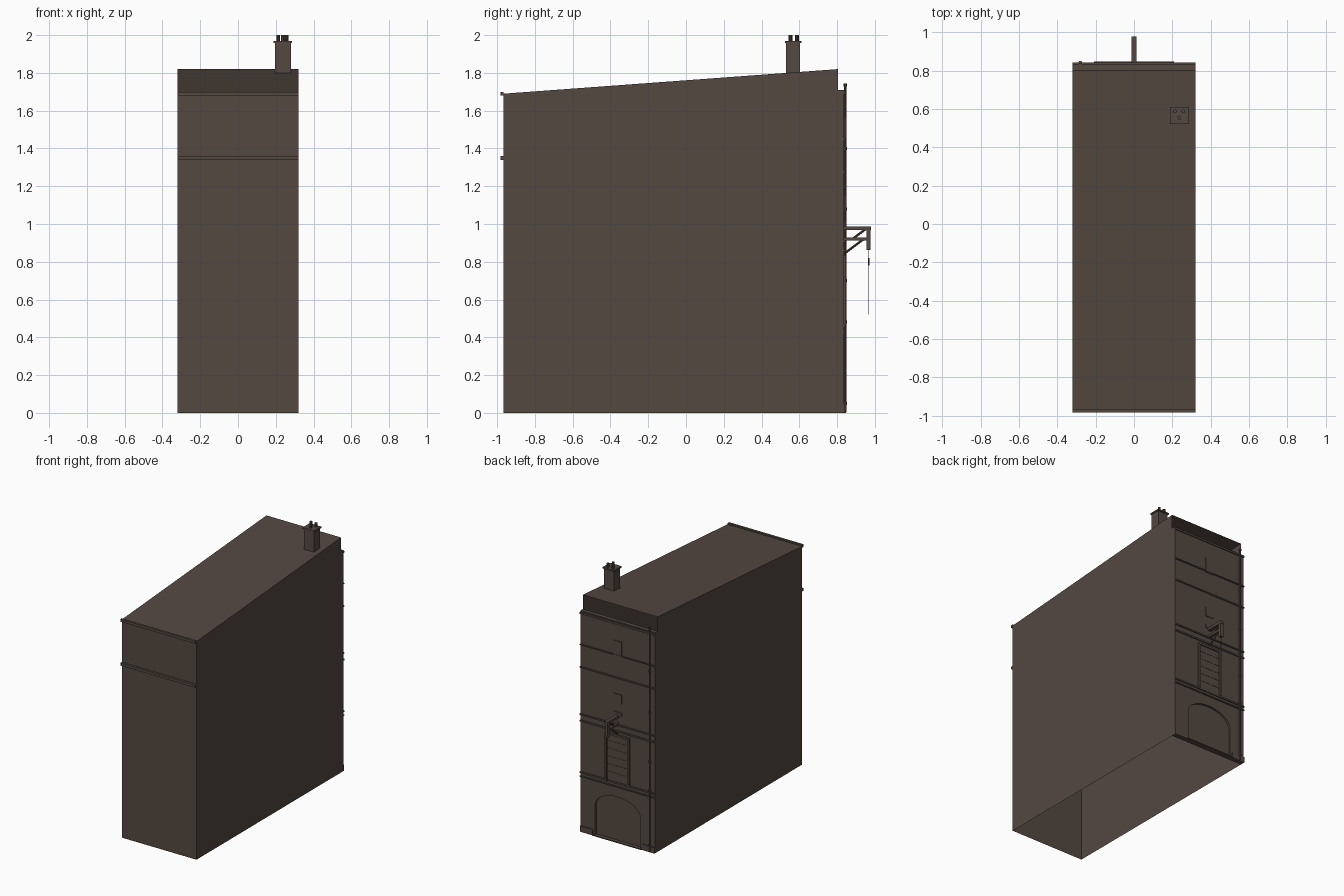
import bpy, bmesh, math
from mathutils import Vector

if "Cube" in bpy.data.objects:
    bpy.data.objects.remove(bpy.data.objects["Cube"])

brown = bpy.data.materials.new("dark_brown")
brown.diffuse_color = (0.089, 0.065, 0.053, 1)
brown.use_nodes = True
brown.node_tree.nodes["Principled BSDF"].inputs["Base Color"].default_value = brown.diffuse_color


def finish(name, bm):
    bmesh.ops.recalc_face_normals(bm, faces=bm.faces)
    me = bpy.data.meshes.new(name)
    bm.to_mesh(me)
    bm.free()
    me.materials.append(brown)
    ob = bpy.data.objects.new(name, me)
    bpy.context.collection.objects.link(ob)
    return ob


def box(name, x, y, z):
    bm = bmesh.new()
    bmesh.ops.create_cube(bm, size=1)
    for v in bm.verts:
        v.co = [r[0] + (c + 0.5) * (r[1] - r[0]) for c, r in zip(v.co, (x, y, z))]
    return finish(name, bm)


def prism(name, pts, y0, y1):
    # outline in x/z extruded along y
    bm = bmesh.new()
    f = bm.faces.new([bm.verts.new((x, y0, z)) for x, z in pts])
    g = bmesh.ops.extrude_face_region(bm, geom=[f])["geom"]
    for v in g:
        if isinstance(v, bmesh.types.BMVert):
            v.co.y = y1
    return finish(name, bm)


def rod(name, a, b, r, sides=8):
    a, b = Vector(a), Vector(b)
    bm = bmesh.new()
    bmesh.ops.create_cone(bm, cap_ends=True, segments=sides, radius1=r,
                          radius2=r, depth=(b - a).length)
    q = (b - a).to_track_quat('Z', 'Y')
    for v in bm.verts:
        v.co = q @ v.co + (a + b) / 2
    return finish(name, bm)


def arch(w, spring, crown, n=16):
    pts = [(w, 0)]
    for i in range(n + 1):
        t = math.pi * i / n
        pts.append((w * math.cos(t), spring + (crown - spring) * math.sin(t)))
    return pts + [(-w, 0)]


W, F, B, FACE = 0.32, -0.965, 0.805, 0.836

# Hollow main shell: side walls, front wall and sloping roof, no floor
bm = bmesh.new()
side = [(F, 0), (F, 1.69), (B, 1.82), (B, 0)]
L = [bm.verts.new((-W, y, z)) for y, z in side]
R = [bm.verts.new((W, y, z)) for y, z in side]
bm.faces.new(L)
bm.faces.new(R)
for i in (0, 1):
    bm.faces.new((L[i], L[i + 1], R[i + 1], R[i]))
finish("main_shell", bm)

# Front ledges
for i, z in enumerate((1.35, 1.69)):
    box(f"front_ledge_{i}", (-W, W), (-0.983, F), (z - 0.01, z + 0.01))

# Street facade with arched opening
outline = [(W, 0), (W, 1.71), (-W, 1.71), (-W, 0)]
opening = arch(0.195, 0.235, 0.35)
prism("street_facade", outline + opening[::-1], B, FACE)
prism("arched_door", opening, B, FACE - 0.016)
box("door_step", (-0.21, 0.21), (B, 0.848), (0, 0.008))
for s in (-1, 1):
    box("plinth", sorted((s * 0.21, s * W)), (FACE, 0.843), (0, 0.045))

# Horizontal string courses
for z, h in ((1.695, 0.014), (1.45, 0.008), (1.275, 0.01), (0.91, 0.01),
             (0.86, 0.012), (0.46, 0.012), (0.43, 0.008)):
    box("string_course", (-W, W), (FACE, 0.844), (z - h / 2, z + h / 2))

# Loading door with jambs, lintel and boards
box("loading_door", (-0.09, 0.09), (FACE, 0.839), (0.466, 0.82))
for s in (-1, 1):
    box("door_jamb", sorted((s * 0.09, s * 0.105)), (FACE, 0.848), (0.466, 0.835))
box("door_lintel", (-0.105, 0.105), (FACE, 0.848), (0.82, 0.835))
for i in range(5):
    z = 0.53 + i * 0.06
    box("door_board", (-0.09, 0.09), (FACE, 0.841), (z - 0.002, z + 0.002))

# Small upper panels
for z0, z1 in ((1.44, 1.56), (1.08, 1.15), (0.985, 1.01)):
    box("upper_panel", (-0.035, 0.035), (FACE, 0.841), (z0, z1))

# Hoist bracket, post, braces and rope
box("hoist_beam", (-0.013, 0.013), (FACE, 0.98), (0.968, 0.988))
box("hoist_lower_beam", (-0.01, 0.01), (FACE, 0.962), (0.912, 0.928))
box("hoist_post", (-0.012, 0.012), (0.955, 0.977), (0.862, 0.97))
rod("lower_brace", (0, FACE, 0.842), (0, 0.94, 0.92), 0.006)
rod("upper_brace", (0, 0.88, 0.92), (0, 0.95, 0.972), 0.006)
rod("rope", (0, 0.967, 0.52), (0, 0.967, 0.865), 0.002, 6)
rod("rope_weight", (0, 0.967, 0.78), (0, 0.967, 0.82), 0.004, 6)

# Drainpipe with collars
rod("drainpipe", (-0.28, 0.843, 0.005), (-0.28, 0.843, 1.74), 0.006)
for z in (0.05, 0.48, 0.7, 1.08, 1.4, 1.735):
    rod("pipe_collar", (-0.28, 0.843, z - 0.008), (-0.28, 0.843, z + 0.008), 0.009)

# Chimney with cap and three pots
box("chimney", (0.195, 0.28), (0.53, 0.603), (1.79, 1.958))
box("chimney_cap", (0.187, 0.286), (0.523, 0.611), (1.958, 1.97))
for x, y in ((0.214, 0.588), (0.257, 0.588), (0.237, 0.553)):
    rod("chimney_pot", (x, y, 1.965), (x, y, 2.0), 0.01, 10)
